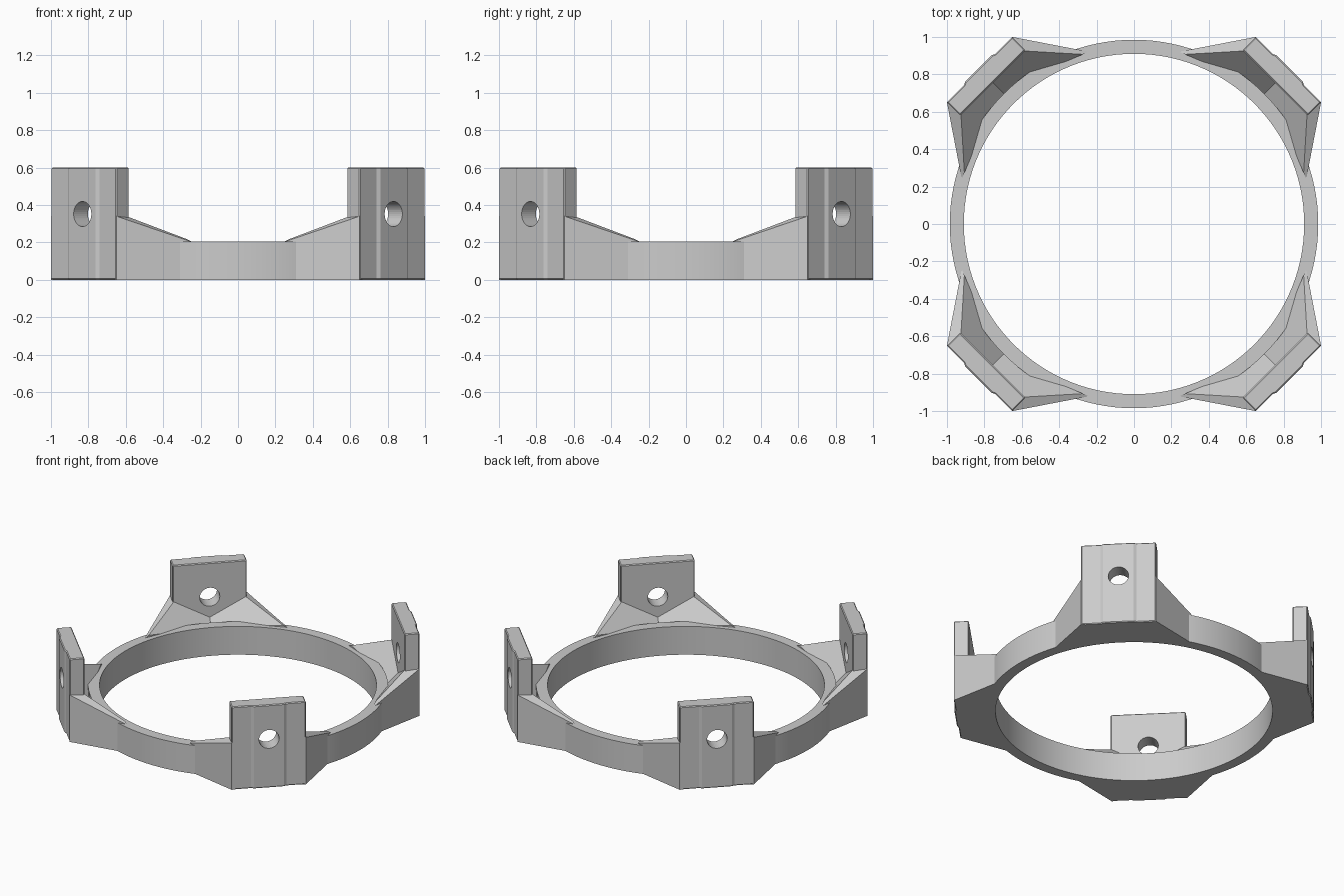
import bpy, bmesh
from math import pi, sin, cos
from mathutils import Matrix, Vector

cube = bpy.data.objects.get("Cube")
if cube:
    bpy.data.objects.remove(cube, do_unlink=True)

GREY = (0.6, 0.6, 0.6, 1)
mat = bpy.data.materials.new("plain grey")
mat.use_nodes = True
mat.diffuse_color = GREY
mat.node_tree.nodes["Principled BSDF"].inputs["Base Color"].default_value = GREY

RING_TOP = 0.205
HALF_WIDTH = 0.2475


def make_object(name, bm):
    bmesh.ops.recalc_face_normals(bm, faces=bm.faces)
    mesh = bpy.data.meshes.new(name)
    bm.to_mesh(mesh)
    bm.free()
    mesh.materials.append(mat)
    obj = bpy.data.objects.new(name, mesh)
    bpy.context.collection.objects.link(obj)
    return obj


def prism(outline, height):
    bm = bmesh.new()
    base = bm.faces.new([bm.verts.new((x, y, 0)) for x, y in outline])
    top = bmesh.ops.extrude_face_region(bm, geom=[base])["geom"]
    bmesh.ops.translate(bm, vec=(0, 0, height),
                        verts=[v for v in top if isinstance(v, bmesh.types.BMVert)])
    return bm


def trim_above(bm, a, b, c):
    # Remove everything above the plane through three points and cap the cut
    normal = (b - a).cross(c - a).normalized()
    if normal.z < 0:
        normal.negate()
    cut = bmesh.ops.bisect_plane(bm, geom=bm.verts[:] + bm.edges[:] + bm.faces[:],
                                 plane_co=a, plane_no=normal, clear_outer=True)
    edges = [e for e in cut["geom_cut"] if isinstance(e, bmesh.types.BMEdge)]
    bmesh.ops.holes_fill(bm, edges=edges)


# Collar ring: rectangular section swept round the axis
bm = bmesh.new()
section = [(0.91, 0), (0.985, 0), (0.985, RING_TOP), (0.91, RING_TOP)]
verts = [bm.verts.new((r, 0, z)) for r, z in section]
edges = [bm.edges.new((verts[i], verts[(i + 1) % 4])) for i in range(4)]
bmesh.ops.spin(bm, geom=verts + edges, axis=(0, 0, 1), cent=(0, 0, 0),
               angle=2 * pi, steps=120, use_merge=True)
bmesh.ops.remove_doubles(bm, verts=bm.verts, dist=0.0001)
ring = make_object("collar_ring", bm)
bpy.context.view_layer.objects.active = ring
ring.select_set(True)
bpy.ops.object.shade_smooth_by_angle()
ring.select_set(False)

# Key corners of one sloping gusset
tip = Vector((0.24, 0.905, RING_TOP))
ridge = Vector((0.583, 0.925, 0.335))
shoulder = Vector((0.65, 1.0, 0.34))
valley = Vector((0.755, 0.755, RING_TOP))
gusset_plan = [(0.675, 0.675), (0.79, 0.79), (0.65, 1.0), (0.24, 0.921), (0.48, 0.82)]

# Tab plan, pointing along +x, with a shallow raised pad on the outer face
inner, outer, pad = 1.068, 1.167, 1.176
half_plan = [(inner, HALF_WIDTH), (outer, HALF_WIDTH), (outer, 0.118), (pad, 0.1)]
tab_plan = half_plan + [(x, -y) for x, y in reversed(half_plan)]

for i, corner in enumerate(("back_left", "back_right", "front_right", "front_left")):
    turn = Matrix.Rotation(i * pi / 2, 4, "Z")
    diagonal = Matrix.Rotation(pi / 4 + i * pi / 2, 4, "Z")

    # Upright mounting tab
    tab = make_object("mounting_tab_" + corner, prism(tab_plan, 0.6))
    tab.matrix_world = diagonal
    bevel = tab.modifiers.new("soft_edges", "BEVEL")
    bevel.width = 0.006
    bevel.segments = 1
    bevel.limit_method = "ANGLE"
    bevel.angle_limit = 1.0

    # Screw hole through the tab
    bm = bmesh.new()
    bmesh.ops.create_cone(bm, cap_ends=True, segments=40, radius1=0.067, radius2=0.067, depth=0.4,
                          matrix=Matrix.Translation((1.12, 0, 0.352)) @ Matrix.Rotation(pi / 2, 4, "Y"))
    cutter = make_object("hole_cutter_" + corner, bm)
    cutter.matrix_world = diagonal
    cutter.hide_render = True
    cutter.hide_set(True)
    hole = tab.modifiers.new("screw_hole", "BOOLEAN")
    hole.operation = "DIFFERENCE"
    hole.solver = "EXACT"
    hole.object = cutter

    # Pair of gussets, mirrored across the diagonal, tying the tab to the ring
    for side, swap in (("a", False), ("b", True)):
        bm = prism(gusset_plan, 0.5)
        trim_above(bm, tip, ridge, valley)
        trim_above(bm, tip, ridge, shoulder)
        if swap:
            for v in bm.verts:
                v.co.x, v.co.y = v.co.y, v.co.x
        gusset = make_object("gusset_" + corner + "_" + side, bm)
        gusset.matrix_world = turn
